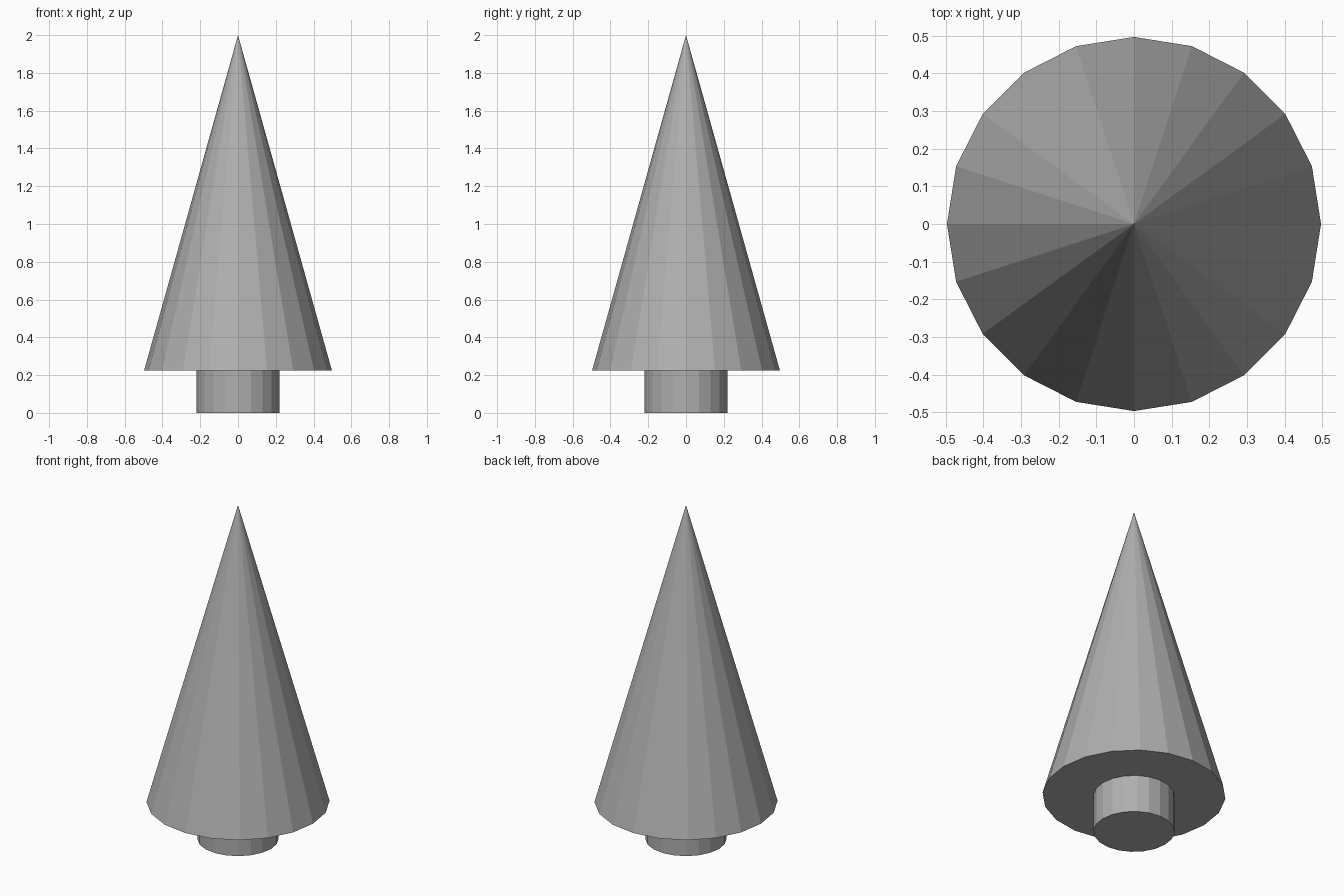
import bpy

SIDES = 20
TRUNK_HEIGHT = 0.225
TOTAL_HEIGHT = 2.0

default_cube = bpy.data.objects.get("Cube")
if default_cube:
    bpy.data.objects.remove(default_cube, do_unlink=True)

# One plain grey for the whole tree
grey = bpy.data.materials.new("mid_grey")
grey.use_nodes = True
colour = (0.43, 0.43, 0.43, 1.0)
grey.diffuse_color = colour
grey.node_tree.nodes["Principled BSDF"].inputs["Base Color"].default_value = colour


def tapered_part(name, bottom_radius, top_radius, bottom, top):
    """Flat-shaded round part standing between two heights."""
    bpy.ops.mesh.primitive_cone_add(
        vertices=SIDES, radius1=bottom_radius, radius2=top_radius,
        depth=top - bottom, location=(0, 0, (bottom + top) / 2))
    part = bpy.context.object
    part.name = name
    part.data.materials.append(grey)


# Short trunk
tapered_part("trunk", 0.22, 0.22, 0, TRUNK_HEIGHT)

# Pointed foliage
tapered_part("foliage", 0.497, 0, TRUNK_HEIGHT, TOTAL_HEIGHT)
